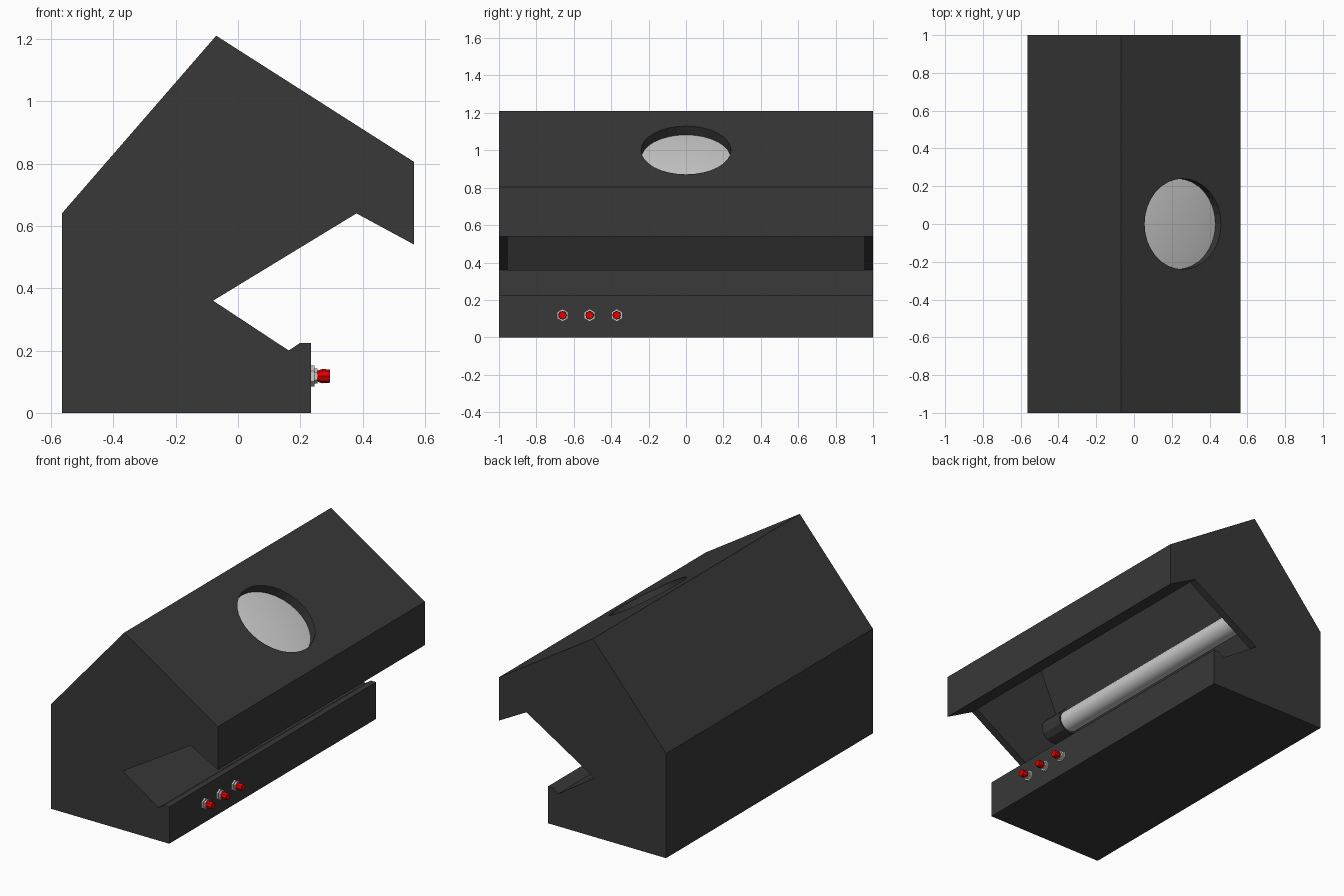
import bpy, bmesh, math
from mathutils import Matrix, Vector

if "Cube" in bpy.data.objects:
    bpy.data.objects.remove(bpy.data.objects["Cube"])


def material(name, col):
    m = bpy.data.materials.new(name)
    m.diffuse_color = (*col, 1)
    m.use_nodes = True
    m.node_tree.nodes["Principled BSDF"].inputs["Base Color"].default_value = m.diffuse_color
    return m


DARK = material("dark_casing", (0.04, 0.04, 0.04))
RED = material("red_button", (0.75, 0.0, 0.0))


def finish(name, bm, mat=None):
    bmesh.ops.recalc_face_normals(bm, faces=bm.faces)
    me = bpy.data.meshes.new(name)
    bm.to_mesh(me)
    bm.free()
    ob = bpy.data.objects.new(name, me)
    bpy.context.collection.objects.link(ob)
    if mat:
        me.materials.append(mat)
    return ob


def prism(name, profile, y0, y1, mat):
    """Extrude an x/z profile along y."""
    bm = bmesh.new()
    face = bm.faces.new([bm.verts.new((x, y0, z)) for x, z in profile])
    ext = bmesh.ops.extrude_face_region(bm, geom=[face])
    vs = [v for v in ext["geom"] if isinstance(v, bmesh.types.BMVert)]
    bmesh.ops.translate(bm, vec=(0, y1 - y0, 0), verts=vs)
    return finish(name, bm, mat)


def turned(name, loc, axis, rings, n, mat=None, smooth=False):
    """Lathe (radius, height) rings around an axis through loc."""
    bm = bmesh.new()
    loops = [[bm.verts.new((r * math.cos(2 * math.pi * i / n),
                            r * math.sin(2 * math.pi * i / n), h))
              for i in range(n)] for r, h in rings]
    for a, b in zip(loops, loops[1:]):
        for i in range(n):
            j = (i + 1) % n
            bm.faces.new((a[i], a[j], b[j], b[i]))
    bm.faces.new(loops[0])
    bm.faces.new(loops[-1])
    rot = {"x": Matrix.Rotation(math.pi / 2, 4, 'Y'),
           "y": Matrix.Rotation(-math.pi / 2, 4, 'X')}.get(axis)
    if rot is None:
        rot = Matrix.Rotation(axis, 4, 'Y')
    bm.transform(Matrix.Translation(loc) @ rot)
    ob = finish(name, bm, mat)
    if smooth:
        bpy.ops.object.select_all(action='DESELECT')
        ob.select_set(True)
        bpy.context.view_layer.objects.active = ob
        bpy.ops.object.shade_smooth_by_angle(angle=math.radians(40))
    return ob


# shared outline pieces: front sill with sloping floor, then lip, roof and back
sill = [(-0.565, 0), (0.235, 0), (0.235, 0.225), (0.2, 0.225),
        (0.163, 0.2), (-0.08, 0.36)]
hood = [(0.38, 0.64), (0.565, 0.54), (0.565, 0.805), (-0.07, 1.21), (-0.565, 0.64)]
# chamber: rear shelf, leaning inner wall, roof underside, lip inner face
chamber = [(-0.417, 0.36), (-0.073, 1.142), (0.38, 0.853)]

casing = prism("casing", sill + chamber + hood, -0.955, 0.955, DARK)
for side, s in (("left", -1), ("right", 1)):
    prism("end_panel_" + side, sill + hood, s * 0.955, s, DARK)

# round viewing hole through the roof
tilt = math.atan2(0.635 - 0.23, 0.635)
hole_pos = Vector((0.258, 0, 1.0))
cutter = turned("hole_cutter", hole_pos, tilt, [(0.24, -0.12), (0.24, 0.1)], 32)
cutter.hide_render = True
cutter.hide_viewport = True
cutter.display_type = 'WIRE'
cut = casing.modifiers.new("viewing_hole", 'BOOLEAN')
cut.object = cutter
cut.operation = 'DIFFERENCE'
cut.solver = 'EXACT'

# shallow domed lens set into the hole
turned("viewing_lens", hole_pos, tilt,
       [(0.24, -0.075), (0.24, -0.055), (0.2, -0.05), (0.12, -0.045), (0.05, -0.042)],
       32, None, True)

# lamp tube with end sockets
lamp = (-0.185, 0, 0.70)
turned("lamp_tube", lamp, "y", [(0.065, -0.9), (0.065, 0.9)], 24, None, True)
for side, s in (("left", -1), ("right", 1)):
    turned("lamp_socket_" + side, lamp, "y",
           [(0.076, s * 0.955), (0.076, s * 0.8)], 12, DARK)

# three push buttons on the front sill
for i, y in enumerate((-0.66, -0.515, -0.37)):
    p = (0.235, y, 0.118)
    turned(f"button_nut_{i}", p, "x",
           [(0.034, -0.005), (0.034, 0.01), (0.024, 0.01), (0.024, 0.02)], 6)
    turned(f"button_cap_{i}", p, "x",
           [(0.016, 0.015), (0.023, 0.035), (0.021, 0.06)], 8, RED)
